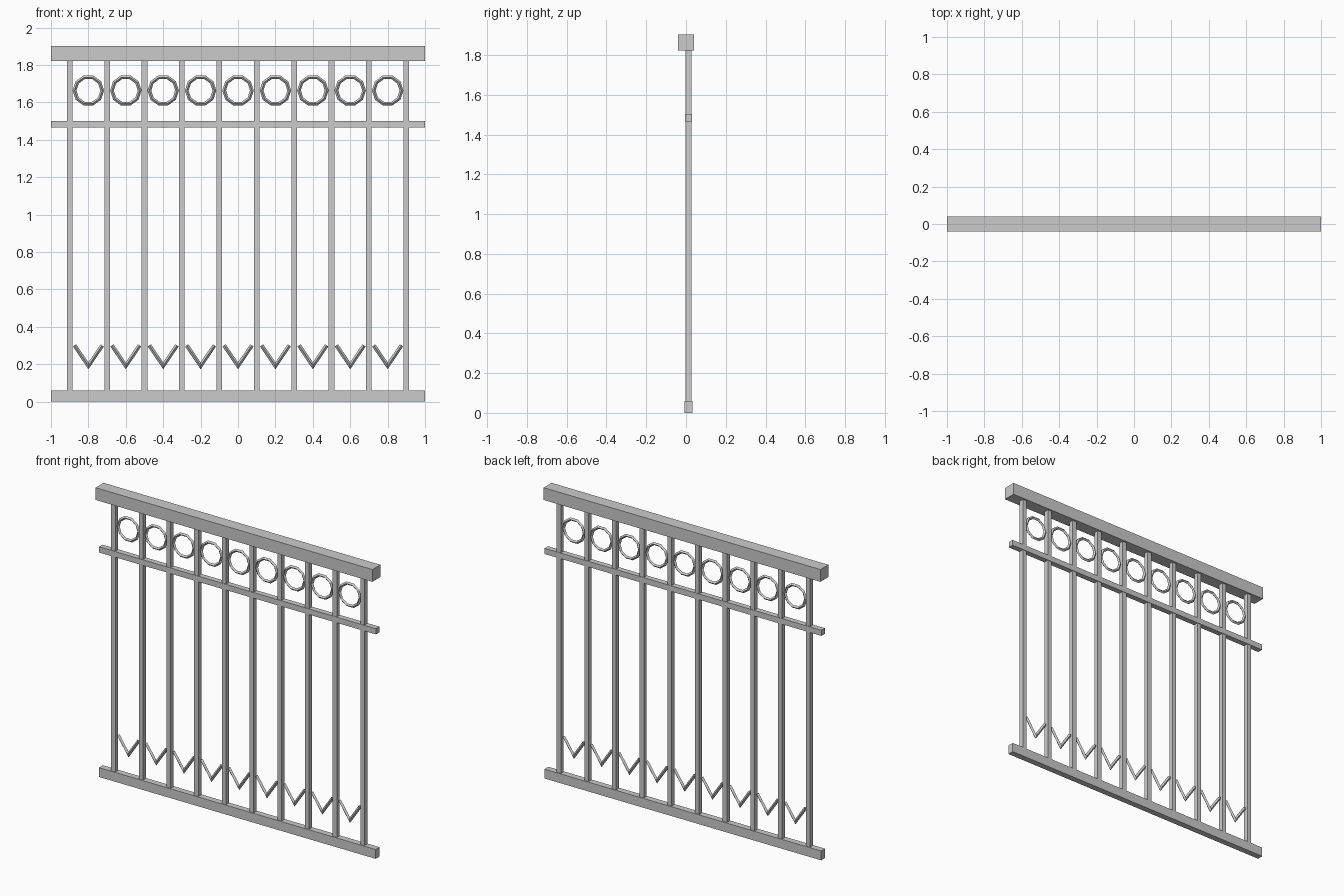
import bpy, bmesh, math
from mathutils import Vector

if "Cube" in bpy.data.objects:
    bpy.data.objects.remove(bpy.data.objects["Cube"])

CY = 0.013  # depth plane of the infill


def finish(name, bm):
    bmesh.ops.recalc_face_normals(bm, faces=bm.faces)
    me = bpy.data.meshes.new(name)
    bm.to_mesh(me)
    bm.free()
    ob = bpy.data.objects.new(name, me)
    bpy.context.collection.objects.link(ob)
    return ob


def box(name, x0, x1, y0, y1, z0, z1):
    bm = bmesh.new()
    bmesh.ops.create_cube(bm, size=1)
    for v in bm.verts:
        v.co = ((x0 + x1) / 2 + v.co.x * (x1 - x0),
                (y0 + y1) / 2 + v.co.y * (y1 - y0),
                (z0 + z1) / 2 + v.co.z * (z1 - z0))
    return finish(name, bm)


def diamond_bar(name, path, r, closed, x):
    """Sweep a four-sided diamond section along an x/z path with mitred corners."""
    bm = bmesh.new()
    pts = [Vector(p) for p in path]
    n = len(pts)
    rings = []
    for i, p in enumerate(pts):
        a = pts[i - 1] if (closed or i > 0) else None
        b = pts[(i + 1) % n] if (closed or i < n - 1) else None
        d1 = (p - a).normalized() if a is not None else (b - p).normalized()
        d2 = (b - p).normalized() if b is not None else d1
        t = (d1 + d2).normalized()
        m = Vector((-t.y, t.x)) * (r / t.dot(d1))
        rings.append([bm.verts.new((x + p.x + m.x * c, CY + r * s, p.y + m.y * c))
                      for c, s in ((1, 0), (0, 1), (-1, 0), (0, -1))])
    for i in range(n if closed else n - 1):
        A, B = rings[i], rings[(i + 1) % n]
        for k in range(4):
            j = (k + 1) % 4
            bm.faces.new((A[k], A[j], B[j], B[k]))
    if not closed:
        bm.faces.new(rings[0])
        bm.faces.new(rings[-1])
    return finish(name, bm)


# Horizontal rails
box("top_rail", -1, 1, -0.041, 0.041, 1.822, 1.902)
box("middle_rail", -1, 1, CY - 0.018, CY + 0.018, 1.465, 1.502)
box("bottom_rail", -1, 1, CY - 0.02, CY + 0.02, 0, 0.061)

# Vertical bars
for i in range(10):
    x = -0.9 + 0.2 * i
    box("vertical_bar", x - 0.015, x + 0.015, CY - 0.015, CY + 0.015, 0.061, 1.822)

# Ten-sided rings and V ornaments between the bars
circle = [(0.074 * math.cos(math.tau * k / 10), 1.664 + 0.074 * math.sin(math.tau * k / 10))
          for k in range(10)]
vee = [(-0.074, 0.301), (0, 0.192), (0.074, 0.301)]
for i in range(9):
    x = -0.8 + 0.2 * i
    diamond_bar("ring_ornament", circle, 0.0095, True, x)
    diamond_bar("v_ornament", vee, 0.0105, False, x)
